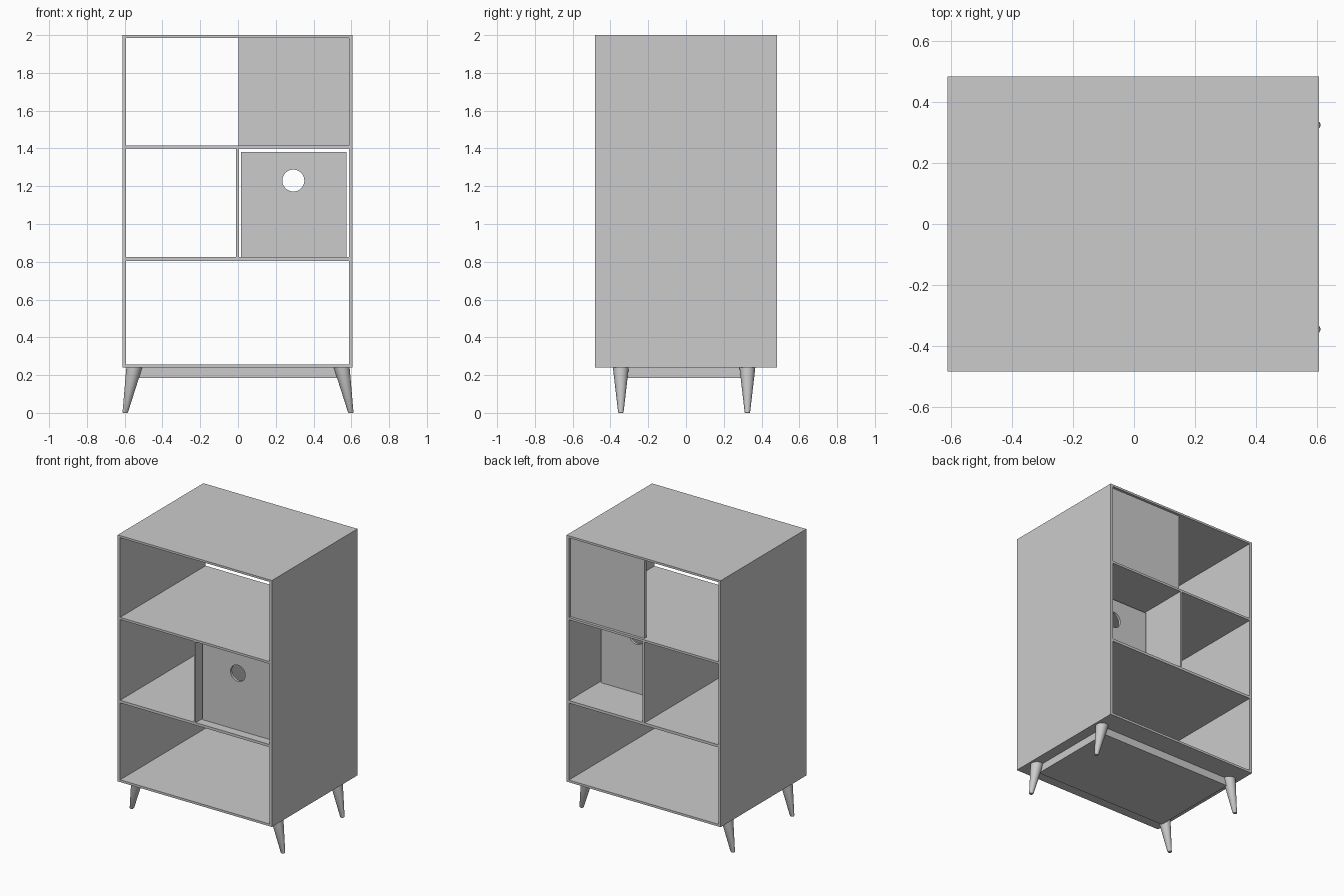
import bpy
import math
from mathutils import Vector

if "Cube" in bpy.data.objects:
    bpy.data.objects.remove(bpy.data.objects["Cube"])


def box(name, x, y, z):
    """Axis-aligned board from (min, max) pairs."""
    centre = [(a + b) / 2 for a, b in (x, y, z)]
    bpy.ops.mesh.primitive_cube_add(size=1, location=centre)
    ob = bpy.context.object
    ob.name = name
    ob.scale = [b - a for a, b in (x, y, z)]
    bpy.ops.object.transform_apply(location=False, rotation=False, scale=True)
    return ob


def cut(target, cutter):
    cutter.hide_render = True
    mod = target.modifiers.new("cut", 'BOOLEAN')
    mod.operation = 'DIFFERENCE'
    mod.solver = 'EXACT'
    mod.object = cutter
    bpy.context.view_layer.objects.active = target
    bpy.ops.object.modifier_apply(modifier=mod.name)


L, R = -0.612, 0.606          # cabinet sides
F, B = -0.483, 0.483          # cabinet front and back
T = 0.019                     # side board thickness
depth = (F, B)
inner = (L + T, R - T)

# Cabinet carcass
box("left_side", (L, L + T), depth, (0.24, 2.0))
box("right_side", (R - T, R), depth, (0.24, 2.0))
for name, z in (("bottom_board", (0.24, 0.256)), ("lower_shelf", (0.805, 0.824)),
                ("upper_shelf", (1.40, 1.416)), ("top_board", (1.985, 2.0))):
    box(name, inner, depth, z)

# Middle divider and the back panel of the top right bay
box("middle_divider", (-0.011, 0.004), depth, (0.824, 1.40))
box("top_back_panel", (0.003, R - T), (0.443, 0.464), (1.416, 1.985))

# Hollow cube with a round hole through front and back
cube = box("hideaway_box", (0.015, 0.575), (-0.42, 0.14), (0.824, 1.382))
hollow = box("hollow_cutter", (0.033, 0.557), (-0.402, 0.122), (0.842, 1.364))
bpy.ops.mesh.primitive_cylinder_add(vertices=48, radius=0.058, depth=1.2,
                                    location=(0.293, -0.14, 1.23),
                                    rotation=(math.pi / 2, 0, 0))
hole = bpy.context.object
hole.name = "hole_cutter"
for cutter in (hollow, hole):
    cut(cube, cutter)
    bpy.data.objects.remove(cutter)

# Plinth slab between the legs
box("plinth", (-0.53, 0.53), (-0.345, 0.325), (0.185, 0.24))

# Splayed tapered legs: stacked horizontal rings (t from foot to top, radius)
rings = [(0.0, 0.012), (0.015, 0.0145), (1.0, 0.042)]
N = 32
for side, sx in (("left", -1), ("right", 1)):
    for end, y in (("front", -0.345), ("back", 0.325)):
        verts = [Vector((sx * (0.5975 - 0.0485 * t) + r * math.cos(2 * math.pi * i / N),
                         y + r * math.sin(2 * math.pi * i / N), 0.24 * t))
                 for t, r in rings for i in range(N)]
        faces = [(k * N + i, k * N + (i + 1) % N, (k + 1) * N + (i + 1) % N, (k + 1) * N + i)
                 for k in range(len(rings) - 1) for i in range(N)]
        faces += [tuple(reversed(range(N))), tuple(range(2 * N, 3 * N))]
        me = bpy.data.meshes.new(f"{end}_{side}_leg")
        me.from_pydata(verts, [], faces)
        leg = bpy.data.objects.new(me.name, me)
        bpy.context.collection.objects.link(leg)
        bpy.ops.object.select_all(action='DESELECT')
        leg.select_set(True)
        bpy.context.view_layer.objects.active = leg
        bpy.ops.object.shade_smooth_by_angle(angle=math.radians(30))
